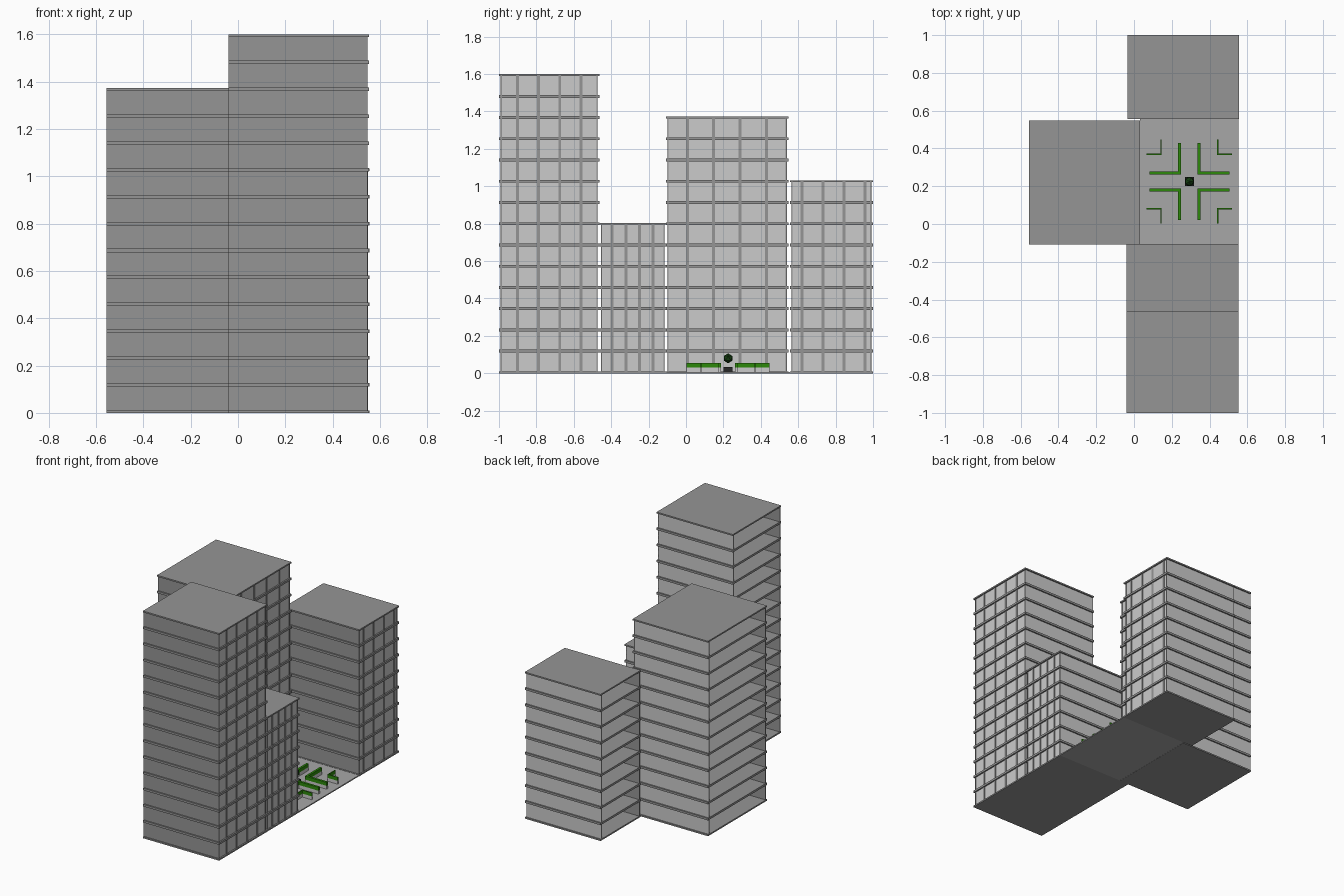
import bpy, bmesh
from mathutils import Matrix, Vector

if "Cube" in bpy.data.objects:
    bpy.data.objects.remove(bpy.data.objects["Cube"])

STEP, THICK, LIP = 0.1135, 0.015, 0.009


def material(name, rgb):
    m = bpy.data.materials.new(name)
    m.diffuse_color = (*rgb, 1)
    m.use_nodes = True
    m.node_tree.nodes["Principled BSDF"].inputs["Base Color"].default_value = m.diffuse_color
    return m


concrete = material("dark_concrete", (0.3, 0.3, 0.3))
paving = material("paving", (0.39, 0.39, 0.39))
green = material("hedge_green", (0.025, 0.25, 0.003))
dark = material("bush_green", (0.008, 0.05, 0.006))
soil = material("pot_dark", (0.02, 0.02, 0.02))


def boxes(name, items, mat=None):
    """One object from boxes given as (x0, x1, y0, y1, z0, z1)."""
    bm = bmesh.new()
    for x0, x1, y0, y1, z0, z1 in items:
        size = Matrix.Diagonal((x1 - x0, y1 - y0, z1 - z0, 1))
        mid = Vector((x0 + x1, y0 + y1, z0 + z1)) / 2
        bmesh.ops.create_cube(bm, size=1, matrix=Matrix.Translation(mid) @ size)
    return finish(name, bm, mat)


def finish(name, bm, mat):
    me = bpy.data.meshes.new(name)
    bm.to_mesh(me)
    bm.free()
    ob = bpy.data.objects.new(name, me)
    bpy.context.collection.objects.link(ob)
    if mat:
        me.materials.append(mat)
    return ob


def tower(name, x0, x1, y0, y1, floors, first, pitch, count):
    top = floors * STEP + 0.01
    # floor slabs, with thin ground and roof slabs
    slabs = [(x0, x1, y0, y1, 0, 0.01), (x0, x1, y0, y1, top - 0.01, top)]
    for i in range(1, floors):
        z = 0.005 + i * STEP
        slabs.append((x0, x1, y0, y1, z - THICK / 2, z + THICK / 2))
    boxes(name + "_slabs", slabs, concrete)
    # dark front wall, pale back wall and pale +x panels; the -x side is open
    a, b, xf, w = y0 + LIP, y1 - LIP, x1 - 0.01, 0.005
    z0, z1 = 0.005, top - 0.005
    boxes(name + "_front_wall", [(x0, xf, a, a + w, z0, z1)], concrete)
    boxes(name + "_back_wall", [(x0, xf, b - w, b, z0, z1)])
    boxes(name + "_panels", [(xf - w, xf, a + w, b - w, z0, z1)])
    # upright bars on the +x face
    bars = [(a, a + 0.006), (b - 0.006, b)]
    bars += [(first + i * pitch - 0.008, first + i * pitch + 0.008) for i in range(count)]
    boxes(name + "_mullions", [(xf - 0.002, x1 - 0.006, p, q, z0, z1) for p, q in bars], concrete)


tower("front_tower", -0.04, 0.553, -1.0, -0.463, 14, -0.9, 0.1125, 4)
tower("low_block", -0.04, 0.553, -0.463, -0.105, 7, -0.395, 0.073, 4)
tower("rear_tower", -0.555, 0.032, -0.108, 0.548, 12, 0.007, 0.141, 4)
tower("back_tower", -0.035, 0.555, 0.555, 1.0, 9, 0.62, 0.1125, 4)

# courtyard
boxes("courtyard_floor", [(0.033, 0.553, -0.105, 0.555, 0, 0.008)], paving)
CX, CY = 0.293, 0.225


def hedge_rects(dx, dy, lx, ly, t):
    """Four L shapes mirrored about the courtyard centre."""
    out = []
    for sx in (-1, 1):
        for sy in (-1, 1):
            for u0, u1, v0, v1 in ((dx, dx + lx, dy, dy + t), (dx, dx + t, dy + t, dy + ly)):
                xs = sorted((CX + sx * u0, CX + sx * u1))
                ys = sorted((CY + sy * v0, CY + sy * v1))
                out.append((*xs, *ys))
    return out


rects = hedge_rects(0.044, 0.037, 0.168, 0.167, 0.016) + hedge_rects(0.147, 0.14, 0.08, 0.082, 0.007)
boxes("hedge_planters", [(*r, 0.006, 0.032) for r in rects])
boxes("hedges", [(*r, 0.032, 0.056) for r in rects], green)

# central bush over a dark pot
boxes("bush_pot", [(CX - 0.024, CX + 0.024, CY - 0.024, CY + 0.024, 0.006, 0.033)], soil)
bm = bmesh.new()
bmesh.ops.create_icosphere(bm, subdivisions=1, radius=0.027,
                           matrix=Matrix.Translation((CX, CY, 0.08)))
finish("bush", bm, dark)
